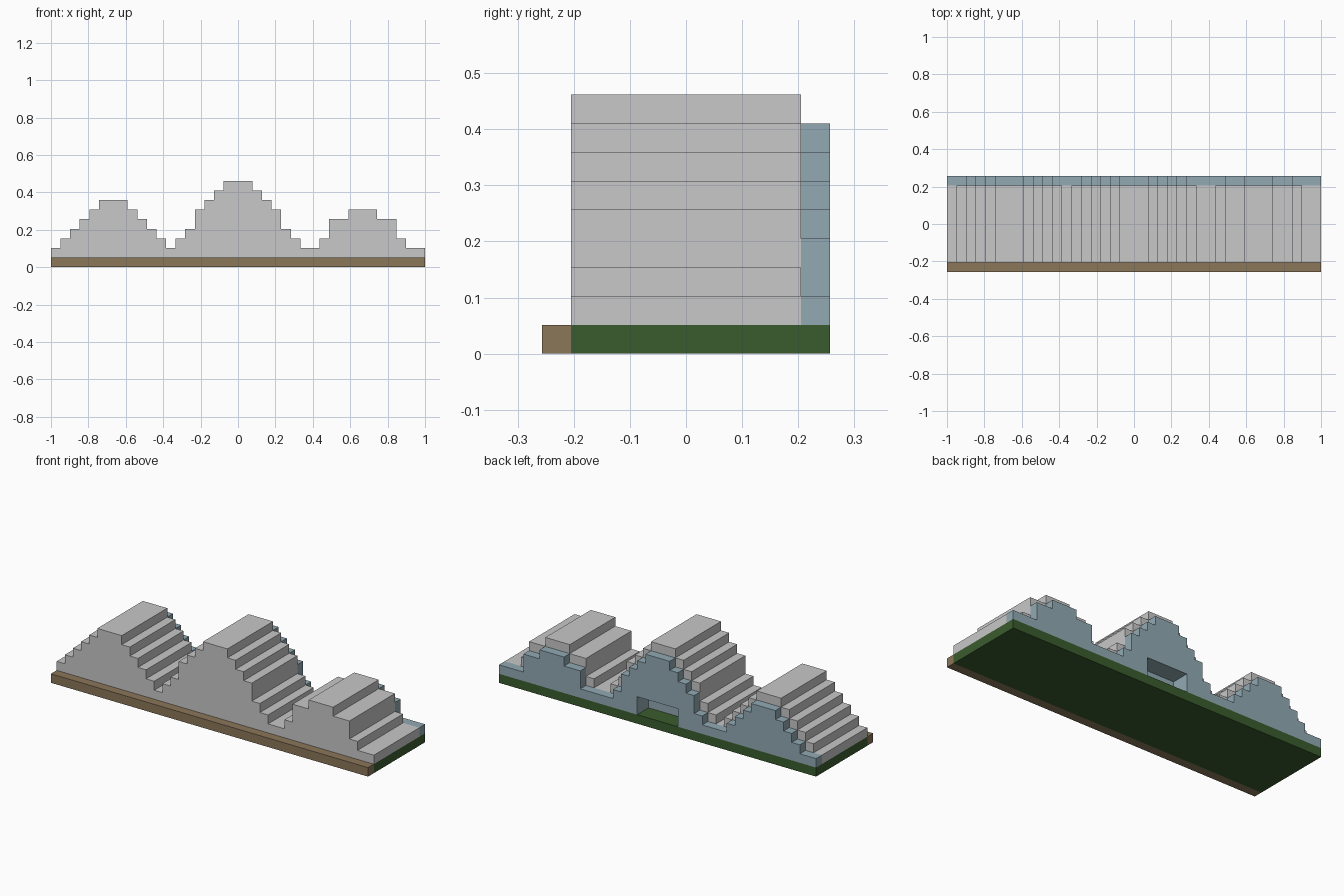
import bpy, bmesh

if "Cube" in bpy.data.objects:
    bpy.data.objects.remove(bpy.data.objects["Cube"])

U = 2 / 39  # one block


def material(name, rgb):
    m = bpy.data.materials.new(name)
    m.diffuse_color = (*rgb, 1)
    m.use_nodes = True
    m.node_tree.nodes["Principled BSDF"].inputs["Base Color"].default_value = m.diffuse_color
    return m


STONE = material("pale_grey", (0.578, 0.578, 0.578))
BLUE = material("slate_blue", (0.287, 0.402, 0.456))
GREEN = material("dark_green", (0.042, 0.107, 0.026))
BROWN = material("earth_brown", (0.258, 0.184, 0.102))


def prism(name, outline, y0, y1, mat):
    """Extrude an x-z outline (in blocks) from y0 to y1."""
    bm = bmesh.new()
    face = bm.faces.new([bm.verts.new((x * U, y0 * U, z * U)) for x, z in outline])
    ext = bmesh.ops.extrude_face_region(bm, geom=[face])
    verts = [g for g in ext["geom"] if isinstance(g, bmesh.types.BMVert)]
    bmesh.ops.translate(bm, verts=verts, vec=(0, (y1 - y0) * U, 0))
    bmesh.ops.recalc_face_normals(bm, faces=bm.faces)
    me = bpy.data.meshes.new(name)
    bm.to_mesh(me)
    bm.free()
    ob = bpy.data.objects.new(name, me)
    bpy.context.collection.objects.link(ob)
    if mat:
        me.materials.append(mat)
    return ob


def rect(x0, x1, z0, z1):
    return [(x0, z0), (x1, z0), (x1, z1), (x0, z1)]


def skyline(heights):
    """Stepped top outline from left to right, equal steps merged."""
    pts, x = [], -19.5
    for i, h in enumerate(heights):
        if i == 0 or heights[i - 1] != h:
            pts.append((x + i, h))
        if i == len(heights) - 1 or heights[i + 1] != h:
            pts.append((x + i + 1, h))
    return pts


# Column heights of the three stepped hills
HILLS = [int(c) for c in "234567776543" "2" "3467" "8999" "87643" "22" "3" "55666" "55322"]

# Base slab and front edging
prism("base_slab", rect(-19.5, 19.5, 0, 1), -4, 5, GREEN)
prism("front_edging", rect(-19.5, 19.5, 0, 1), -5, -4, BROWN)

# Stepped hills, with the inner end of the niche cut out
hills = prism("stepped_hills", [(-19.5, 1)] + skyline(HILLS) + [(19.5, 1)], -4, 4, STONE)
hills.data.materials.append(BLUE)
cutter = prism("niche_cutter", rect(-2.5, 2.5, 0.5, 3), 3, 6, None)
cutter.hide_render = True
mod = hills.modifiers.new("niche", "BOOLEAN")
mod.operation = "DIFFERENCE"
mod.solver = "EXACT"
mod.object = cutter
bpy.context.view_layer.objects.active = hills
bpy.ops.object.modifier_apply(modifier="niche")
bpy.data.objects.remove(cutter)

# Niche lining is blue
for p in hills.data.polygons:
    c = p.center / U
    inside = abs(c.x) < 2.6 and 1.05 < c.z < 3.1 and 2.9 < c.y < 3.9
    p.material_index = 1 if inside else 0

# Back wall, one block lower than the hills, with the niche opening
wall = [max(2, h - 1) for h in HILLS]
opening = [(19.5, 1), (2.5, 1), (2.5, 3), (-2.5, 3), (-2.5, 1)]
prism("back_wall", [(-19.5, 1)] + skyline(wall) + opening, 4, 5, BLUE)
